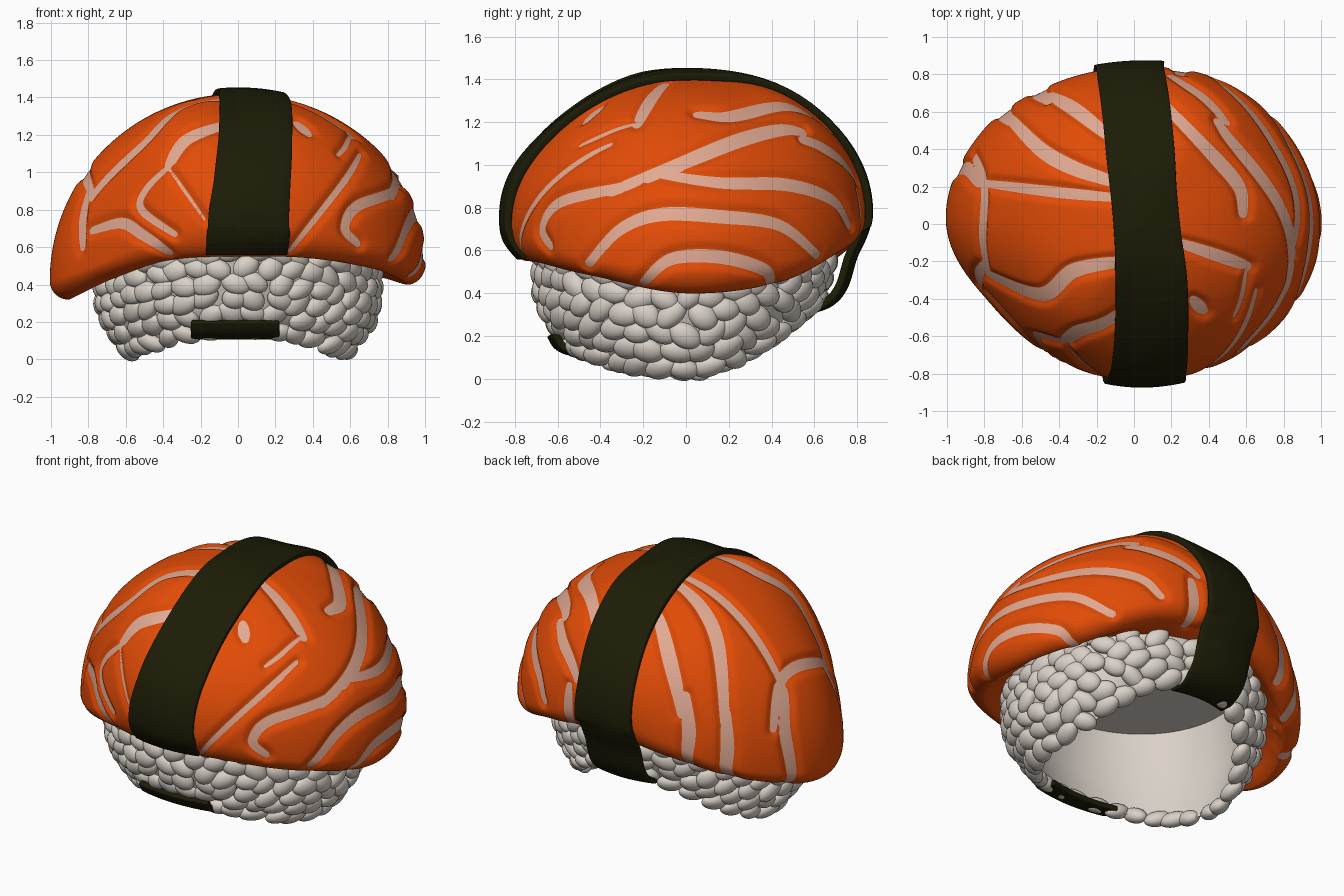
import bpy, bmesh, math, random
from mathutils import Vector, Matrix
from mathutils.bvhtree import BVHTree
from mathutils.kdtree import KDTree

if "Cube" in bpy.data.objects:
    bpy.data.objects.remove(bpy.data.objects["Cube"])

random.seed(4)
TAU = 2 * math.pi


def material(name, rgb):
    m = bpy.data.materials.new(name)
    m.diffuse_color = (*rgb, 1)
    m.use_nodes = True
    m.node_tree.nodes["Principled BSDF"].inputs["Base Color"].default_value = m.diffuse_color
    return m


ORANGE = material("salmon orange", (0.76, 0.071, 0.002))
PALE = material("pale fat stripe", (0.75, 0.40, 0.29))
GREEN = material("dark seaweed green", (0.012, 0.0115, 0.002))
WHITE = material("rice white", (0.70, 0.64, 0.58))


def make(name, verts, faces, *mats):
    me = bpy.data.meshes.new(name)
    me.from_pydata(verts, [], faces)
    for m in mats:
        me.materials.append(m)
    ob = bpy.data.objects.new(name, me)
    bpy.context.collection.objects.link(ob)
    bm = bmesh.new()
    bm.from_mesh(me)
    bmesh.ops.recalc_face_normals(bm, faces=bm.faces)
    bm.to_mesh(me)
    bm.free()
    me.shade_smooth()
    return ob


def spline(a, b, c, d, t):
    return b + 0.5 * t * (c - a + t * (2 * a - 5 * b + 4 * c - d + t * (3 * (b - c) + d - a)))


def around(keys, th):
    # smooth periodic interpolation of values given at equal angles
    n = len(keys)
    f = (th / TAU * n) % n
    i = int(f)
    return spline(*(keys[(i + k) % n] for k in (-1, 0, 1, 2)), f - i)


def smooth_path(pts, steps):
    pts = [Vector(p) for p in pts]
    out = []
    for i in range(len(pts) - 1):
        q = [pts[max(0, min(len(pts) - 1, i + k))] for k in (-1, 0, 1, 2)]
        out += [spline(*q, s / steps) for s in range(steps)]
    return out + [pts[-1]]


# ---- salmon: dome with a drooping rim, keys every 30 degrees ----
RAD = (1, .95, .89, .835, .86, .95, 1, .87, .83, .835, .87, .95)
MID = (.52, .56, .68, .78, .66, .50, .42, .50, .65, .75, .68, .57)
RIM = (.40, .45, .59, .63, .55, .42, .32, .43, .53, .55, .54, .48)
FULL = (0, .015, .045, 0, .03, .025, 0, .035, .045, -.05, -.01, .01)
N, UP, LOW, UNDER = 400, 84, 16, 6
TOP = 1.415


def salmon_point(th, j):
    R, zm, zb = around(RAD, th), around(MID, th), around(RIM, th)
    if j <= UP:
        p = j / UP * math.pi / 2
        r, z = R * math.sin(p), zm + (TOP - zm) * math.cos(p)
        z += around(FULL, th) * math.sin(2 * p) ** 2
    elif j <= UP + LOW:
        p = (j - UP) / LOW * math.pi / 2
        r, z = R - 0.1 * (1 - math.cos(p)), zm - (zm - zb) * math.sin(p)
    else:
        t = (j - UP - LOW) / UNDER
        r, z = (R - 0.1) * (1 - t) + 0.64 * t, zb + (0.58 - zb) * t ** 0.8
    return Vector((r * math.cos(th), r * math.sin(th), z))


rows = UP + LOW + UNDER
sv = [Vector((0, 0, TOP))]
sv += [salmon_point(TAU * i / N, j) for j in range(1, rows + 1) for i in range(N)]
sf = [(0, 1 + i, 1 + (i + 1) % N) for i in range(N)]
for j in range(rows - 1):
    for i in range(N):
        a, b = 1 + j * N + i, 1 + j * N + (i + 1) % N
        sf.append((a, a + N, b + N, b))
bvh = BVHTree.FromPolygons(sv, sf)

# fat stripes: lines drawn in a view and projected on the dome (half width, points)
STRIPES_TOP = [
    (.042, [(-.67, .57), (-.5, .4), (-.32, .3), (-.08, .22)]),
    (.042, [(-.46, .70), (-.32, .62), (-.13, .47)]),
    (.034, [(-.86, .36), (-.81, .2), (-.82, -.08), (-.79, -.26)]),
    (.030, [(-.81, .22), (-.4, .17), (-.06, .14)]),
    (.042, [(-.79, -.27), (-.5, -.38), (-.32, -.25), (-.04, -.2)]),
    (.044, [(.16, .65), (.43, .37), (.57, .2), (.59, .06)]),
    (.034, [(.24, -.1), (.48, -.18), (.62, -.23)]),
    (.014, [(.61, -.23), (.58, -.4), (.54, -.5)]),
    (.036, [(.5, .55), (.38, .68), (.2, .8)]),
]
STRIPES_FRONT = [
    (.034, [(-.81, .9), (-.84, .75), (-.84, .6)]),
    (.042, [(-.05, 1.27), (-.28, 1.18), (-.38, 1.03)]),
    (.024, [(-.37, 1.04), (-.5, .91), (-.52, .8), (-.34, .67)]),
    (.010, [(-.37, 1.02), (-.18, .75)]),
    (.032, [(-.79, .69), (-.63, .73), (-.52, .67), (-.37, .57)]),
    (.018, [(.66, 1.1), (.57, .95), (.28, .58)]),
    (.034, [(.32, 1.27), (.38, 1.21)]),
]
STRIPES_RIGHT = [
    (.030, [(-.64, .62), (-.68, .71), (-.59, .83), (-.3, .9), (-.2, .94)]),
    (.042, [(-.35, .88), (-.05, 1), (.25, 1.12), (.45, 1.17), (.55, 1.16)]),
    (.034, [(-.12, .96), (.16, .92), (.48, .91), (.69, .84), (.77, .72)]),
    (.034, [(-.46, .54), (-.31, .7), (-.12, .77), (.16, .76), (.44, .72), (.62, .58)]),
    (.032, [(-.2, .45), (-.07, .56), (.16, .57), (.37, .51), (.4, .44)]),
]
STRIPES_BACK = [
    (.040, [(-.67, .85), (-.70, .65), (-.69, .45)]),
    (.040, [(-.46, .95), (-.51, .75), (-.5, .55)]),
    (.034, [(.25, .88), (.24, .62)]),
]
STRIPES_LEFT = [(.038, [(.22, .92), (.3, .7), (.28, .36)])]
VIEWS = (
    (STRIPES_TOP, lambda u, v: (u, v, 3), (0, 0, -1)),
    (STRIPES_FRONT, lambda u, v: (u, -3, v), (0, 1, 0)),
    (STRIPES_RIGHT, lambda u, v: (3, u, v), (-1, 0, 0)),
    (STRIPES_BACK, lambda u, v: (u, 3, v), (0, -1, 0)),
    (STRIPES_LEFT, lambda u, v: (-3, u, v), (1, 0, 0)),
)
marks = []
for stripes, origin, direction in VIEWS:
    for w, pts in stripes:
        path = smooth_path(pts, 50)
        for k, p in enumerate(path):
            hit = bvh.ray_cast(Vector(origin(*p)), Vector(direction))[0]
            if hit:
                taper = 0.65 + 0.35 * math.sin(math.pi * k / (len(path) - 1))
                marks.append((hit, w * taper))
kd = KDTree(len(marks))
for k, (p, w) in enumerate(marks):
    kd.insert(p, k)
kd.balance()


def edge_distance(p):
    q, k, d = kd.find(p)
    return d - marks[k][1]


# cut the dome along the stripe edges, then sink the stripes slightly
salmon = make("salmon_slice", sv, sf, ORANGE, PALE)
bm = bmesh.new()
bm.from_mesh(salmon.data)
dist = {v: edge_distance(v.co) for v in bm.verts}
cuts = []
for e in list(bm.edges):
    a, b = e.verts
    da, db = dist[a], dist[b]
    if da * db < 0 and e.calc_length() > 0.002:
        v = bmesh.utils.edge_split(e, a, min(max(da / (da - db), .05), .95))[1]
        dist[v] = 0
        cuts.append(v)
bmesh.ops.connect_verts(bm, verts=cuts)
for f in bm.faces:
    f.material_index = int(sum(dist[v] for v in f.verts) < 0)
for v in bm.verts:
    out = Vector((v.co.x, v.co.y, (v.co.z - 0.5) * 0.8)).normalized()
    v.co += out * (0.005 - 0.016 * math.exp(-(max(dist[v], 0) / 0.022) ** 2))
bm.to_mesh(salmon.data)
bm.free()


# ---- rice: hollow base with grains over its outside and lower rim ----
def rice_low(th):
    s = math.sin(th)
    return 0.045 + (0.33 if s > 0 else 0.115) * s * s


def rice_at(th, f, z):
    return Vector((0.735 * f * math.cos(th), 0.685 * f * math.sin(th), z))


def rice_f(th, h):
    taper = 0.215 - 0.10 * max(0, math.sin(th)) ** 2
    return 1 - taper * (1 - min(h / 0.3, 1)) ** 2


M = 72
bv, bf = [], []
for i in range(M):
    th = TAU * i / M
    zb = rice_low(th)
    f0 = rice_f(th, 0) - .015
    bv += [rice_at(th, .84, .66), rice_at(th, .87, (zb + .62) / 2), rice_at(th, f0, zb - .02)]
    bv += [rice_at(th, rice_f(th, h) - .005, zb + h) for h in (0, .06, .12)] + [rice_at(th, .98, .6)]
    for k in range(6):
        a, b = i * 7 + k, (i + 1) % M * 7 + k
        bf.append((a, b, b + 1, a + 1))
bf.append(tuple(i * 7 for i in range(M)))
base = make("rice_base", bv, bf, WHITE)
base.data.set_sharp_from_angle(angle=math.radians(35))

bm = bmesh.new()
for row in range(7):
    count = 31 + min(row, 3) * 2
    for i in range(count):
        th = TAU * (i + 0.5 * (row % 2) + random.uniform(-.2, .2)) / count
        h = row * 0.083
        z = rice_low(th) + h
        if z > 0.6:
            continue
        c = rice_at(th, rice_f(th, h) + .02 * (row == 0), z + random.uniform(-.01, .01) * (row > 0))
        drop = -1.2 * max(0, 1 - h / 0.2)
        nrm = Vector((math.cos(th), math.sin(th), drop)).normalized()
        tan = Vector((-math.sin(th), math.cos(th), 0))
        rot = Matrix((tan, nrm.cross(tan), nrm)).transposed().to_4x4()
        rot = rot @ Matrix.Rotation(random.uniform(-.8, .8), 4, 'Z')
        size = Matrix.Diagonal((random.uniform(.072, .088), random.uniform(.052, .062), .044, 1))
        grain = bmesh.ops.create_icosphere(bm, subdivisions=3, radius=1,
                                           matrix=Matrix.Translation(c) @ rot @ size)["verts"]
        # drop the half buried in the base
        buried = [v for v in grain if row and (v.co - c).dot(nrm) < -0.014]
        bmesh.ops.delete(bm, geom=buried, context='VERTS')
me = bpy.data.meshes.new("rice_grains")
bm.to_mesh(me)
bm.free()
me.materials.append(WHITE)
me.shade_smooth()
bpy.context.collection.objects.link(bpy.data.objects.new("rice_grains", me))


# ---- seaweed: strip swept along (y, z, centre x, half width) ----
def strip(name, pts, hug):
    cols = 12
    path = smooth_path(pts, 6)
    verts = []
    for y, z, cx, hw in path:
        for c in range(cols + 1):
            u = 2 * c / cols - 1
            p = Vector((cx + hw * u, y, z))
            if hug and z > 0.7:
                loc = bvh.find_nearest(p)[0]
                out = Vector((loc.x * .8, loc.y, (loc.z - .7) * 1.3)).normalized()
                p = loc + out * 0.022
            else:
                p.y -= math.copysign(0.03 * u * u, y)
            verts.append(p)
    n = cols + 1
    faces = [(r * n + c, r * n + c + 1, (r + 1) * n + c + 1, (r + 1) * n + c)
             for r in range(len(path) - 1) for c in range(cols)]
    ob = make(name, verts, faces, GREEN)
    mod = ob.modifiers.new("thickness", 'SOLIDIFY')
    mod.thickness, mod.offset = 0.034, 0
    bev = ob.modifiers.new("soft edge", 'BEVEL')
    bev.width, bev.segments, bev.limit_method = 0.008, 2, 'ANGLE'
    bev.angle_limit = math.radians(50)


strip("seaweed_band", [
    (-.775, .565, .045, .215), (-.845, .66, .055, .22), (-.855, .8, .06, .22), (-.8, .98, .08, .21),
    (-.6, 1.19, .095, .195), (-.3, 1.37, .095, .19), (0, 1.44, .07, .18), (.3, 1.39, .04, .18),
    (.6, 1.22, .01, .18), (.8, .98, -.02, .18), (.86, .8, -.025, .185), (.835, .68, -.03, .185),
    (.785, .57, -.03, .185), (.745, .44, -.03, .185), (.69, .365, -.03, .185),
    (.61, .328, -.03, .185), (.54, .335, -.03, .185)], True)
strip("seaweed_front_tuck", [
    (-.635, .205, -.015, .235), (-.605, .155, -.015, .235),
    (-.55, .127, -.015, .235), (-.47, .122, -.015, .235)], False)
